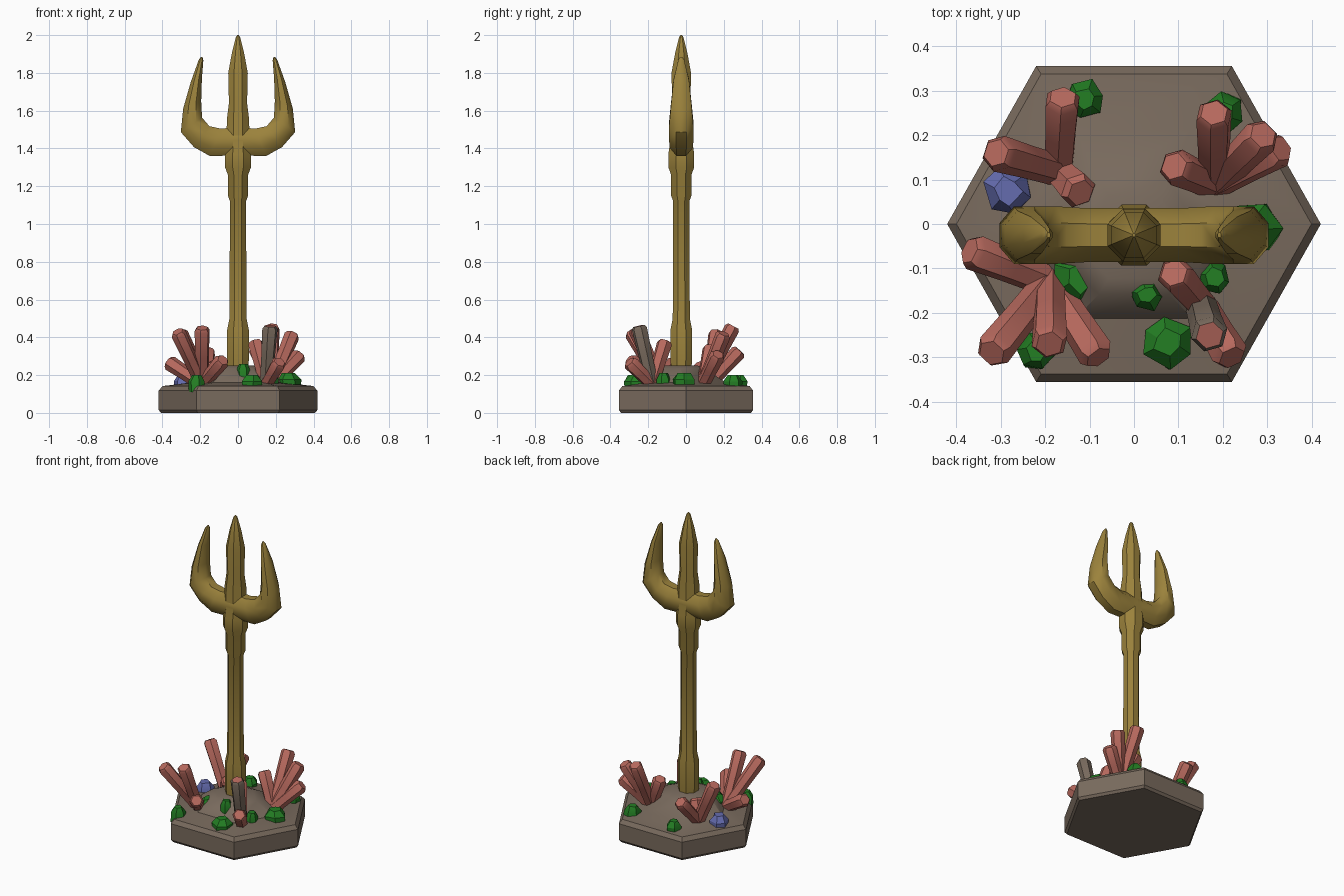
import bpy, bmesh, math, random
from mathutils import Vector

if "Cube" in bpy.data.objects:
    bpy.data.objects.remove(bpy.data.objects["Cube"])

random.seed(4)


def material(name, rgb):
    m = bpy.data.materials.new(name)
    m.diffuse_color = (*rgb, 1)
    m.use_nodes = True
    m.node_tree.nodes["Principled BSDF"].inputs["Base Color"].default_value = m.diffuse_color
    return m


ROCK = material("brown_rock", (0.19, 0.145, 0.11))
GOLD = material("old_gold", (0.33, 0.225, 0.045))
PINK = material("coral_pink", (0.47, 0.14, 0.11))
GREEN = material("weed_green", (0.017, 0.21, 0.017))
BLUE = material("shell_blue", (0.13, 0.15, 0.43))


def finish(bm, name, mats, angle=35):
    bmesh.ops.recalc_face_normals(bm, faces=bm.faces)
    me = bpy.data.meshes.new(name)
    bm.to_mesh(me)
    bm.free()
    ob = bpy.data.objects.new(name, me)
    bpy.context.collection.objects.link(ob)
    for m in mats:
        me.materials.append(m)
    bpy.ops.object.select_all(action='DESELECT')
    ob.select_set(True)
    bpy.context.view_layer.objects.active = ob
    bpy.ops.object.shade_smooth_by_angle(angle=math.radians(angle))
    return ob


def loft(bm, rings):
    """Skin a list of equal-length point rings and cap both ends."""
    vs = [[bm.verts.new(p) for p in r] for r in rings]
    n = len(vs[0])
    for a, b in zip(vs, vs[1:]):
        for i in range(n):
            j = (i + 1) % n
            bm.faces.new((a[i], a[j], b[j], b[i]))
    bm.faces.new(vs[0][::-1])
    return bm.faces.new(vs[-1])


def ellipse(c, u, v, n, turn=0.5):
    return [c + u * math.cos(t) + v * math.sin(t)
            for t in (2 * math.pi * (i + turn) / n for i in range(n))]


# rock base: six-sided slab with softened rims, rising to a mound
HEX = [(0.42, 0), (0.22, 0.355), (-0.22, 0.355),
       (-0.42, 0), (-0.22, -0.355), (0.22, -0.355)]
bm = bmesh.new()
levels = [(0.97, 0), (1, 0.015), (1, 0.118), (0.95, 0.142),
          (0.6, 0.16), (0.36, 0.235), (0.26, 0.25)]
loft(bm, [[(x * s, y * s - (0.03 if s < 0.5 else 0), z) for x, y in HEX]
          for s, z in levels])
finish(bm, "rock_base", [ROCK])

# trident shaft with foot and collars, running into the middle prong
Y = -0.025
bm = bmesh.new()
profile = [(0.055, 0.2), (0.062, 0.28), (0.062, 0.44), (0.049, 0.5),
           (0.046, 1.12), (0.058, 1.15), (0.058, 1.26), (0.074, 1.3),
           (0.074, 1.37), (0.066, 1.42), (0.064, 1.55), (0.052, 1.64),
           (0.056, 1.8), (0.034, 1.91), (0.012, 1.99), (0.004, 2.0)]
loft(bm, [ellipse(Vector((0, Y, z)), Vector((r, 0, 0)), Vector((0, r, 0)), 8)
          for r, z in profile])
finish(bm, "trident_shaft", [GOLD])

# curved side prongs: inner point, outer point, half depth
ARM = [((0, 1.515), (0, 1.36), 0.062), ((0.09, 1.508), (0.15, 1.357), 0.062),
       ((0.15, 1.52), (0.235, 1.405), 0.066), ((0.188, 1.565), (0.305, 1.485), 0.066),
       ((0.193, 1.65), (0.292, 1.61), 0.056), ((0.19, 1.77), (0.25, 1.755), 0.042),
       ((0.183, 1.865), (0.208, 1.87), 0.016), ((0.188, 1.885), (0.196, 1.885), 0.006)]
for side, label in ((1, "right"), (-1, "left")):
    bm = bmesh.new()
    rings = []
    for (xi, zi), (xo, zo), d in ARM:
        a, b = Vector((xi * side, Y, zi)), Vector((xo * side, Y, zo))
        rings.append(ellipse((a + b) / 2, (b - a) / 2 * 1.04, Vector((0, d * 1.06, 0)), 8))
    loft(bm, rings)
    finish(bm, label + "_prong", [GOLD], 45)


def branch(bm, a, b, r, mat=0):
    """Six-sided coral stem with a softened tip; the tip face stays pink."""
    a, b = Vector(a), Vector(b)
    d = (b - a).normalized()
    u = d.orthogonal().normalized()
    v = d.cross(u)
    start = len(bm.faces)
    rings = [ellipse(c, u * k, v * k, 6) for c, k in
             ((a, r * 0.85), (a.lerp(b, 0.5), r * 0.9),
              (b - d * 0.015, r), (b, r * 0.75))]
    tip = loft(bm, rings)
    bm.faces.ensure_lookup_table()
    for f in bm.faces[start:]:
        f.material_index = mat
    tip.material_index = 0


# coral clusters: root, then branch tips
CORAL = {
    "back_left_coral": ((-0.17, 0.12, 0.15),
                        [(-0.31, 0.16, 0.43), (-0.16, 0.285, 0.33), (-0.12, 0.07, 0.26)]),
    "front_left_coral": ((-0.19, -0.13, 0.15),
                         [(-0.32, -0.29, 0.43), (-0.19, -0.27, 0.45),
                          (-0.08, -0.3, 0.28), (-0.37, -0.06, 0.27)]),
    "back_right_coral": ((0.18, 0.09, 0.15),
                         [(0.18, 0.25, 0.46), (0.29, 0.2, 0.42),
                          (0.33, 0.17, 0.31), (0.09, 0.13, 0.35)]),
    "front_right_coral": ((0.15, -0.18, 0.15),
                          [(0.17, -0.25, 0.46), (0.22, -0.3, 0.27), (0.09, -0.11, 0.38)]),
}
for name, (root, tips) in CORAL.items():
    bm = bmesh.new()
    for i, tip in enumerate(tips):
        stony = name == "front_right_coral" and i == 0
        branch(bm, root, tip, 0.042, 1 if stony else 0)
    finish(bm, name, [PINK, ROCK])


def pebble(name, x, y, z, r, h, mat):
    """Irregular five-sided lump, flat underneath."""
    bm = bmesh.new()
    turn = random.random()
    rings = []
    for k, dz in ((0.95, -0.03), (1.0, h * 0.45), (0.55, h)):
        rings.append([p + Vector((random.uniform(-.1, .1) * r, random.uniform(-.1, .1) * r, 0))
                      for p in ellipse(Vector((x, y, z + dz)), Vector((r * k, 0, 0)),
                                       Vector((0, r * k, 0)), 6, turn)])
    loft(bm, rings)
    finish(bm, name, [mat], 30)


# weed clumps and a blue shell around the base
WEED = [(-0.11, 0.28, 0.14, 0.045), (0.2, 0.25, 0.14, 0.05), (0.27, -0.01, 0.15, 0.062),
        (-0.12, -0.12, 0.16, 0.062), (0.03, -0.16, 0.2, 0.036), (0.075, -0.265, 0.14, 0.058),
        (0.18, -0.12, 0.15, 0.038), (-0.22, -0.285, 0.14, 0.045)]
for i, (x, y, z, r) in enumerate(WEED):
    pebble(f"weed_clump_{i + 1}", x, y, z, r, 0.06, GREEN)
pebble("blue_shell", -0.285, 0.075, 0.14, 0.057, 0.065, BLUE)
